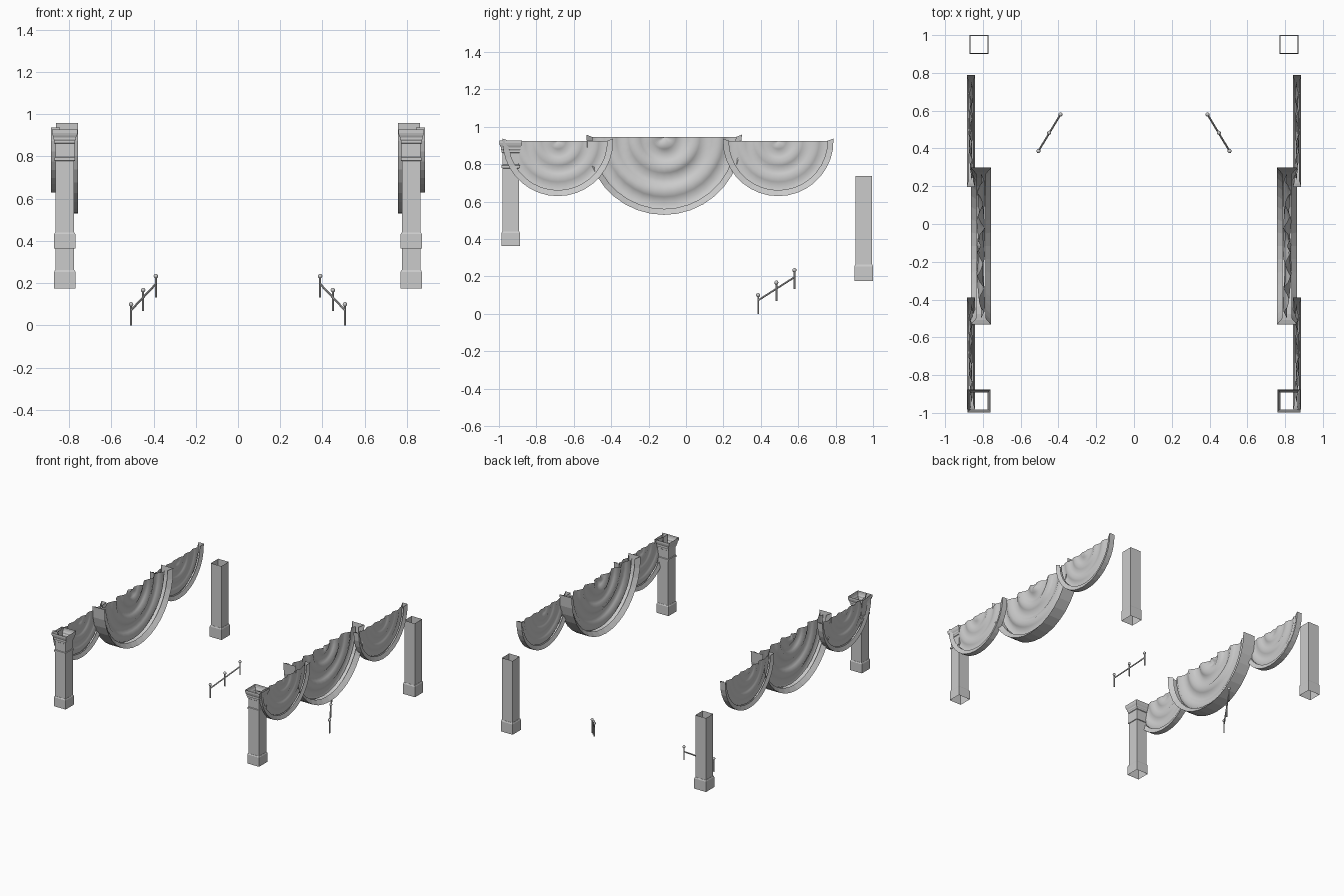
import bpy, bmesh, math
from mathutils import Vector

if "Cube" in bpy.data.objects:
    bpy.data.objects.remove(bpy.data.objects["Cube"])


def make(name, verts, faces, smooth=False):
    me = bpy.data.meshes.new(name)
    me.from_pydata(verts, [], faces)
    bm = bmesh.new()
    bm.from_mesh(me)
    bmesh.ops.recalc_face_normals(bm, faces=bm.faces)
    bm.to_mesh(me)
    bm.free()
    ob = bpy.data.objects.new(name, me)
    bpy.context.collection.objects.link(ob)
    for p in me.polygons:
        p.use_smooth = smooth
    return ob


def grid_faces(rows, cols, wrap=False):
    n = cols if wrap else cols - 1
    return [(i * cols + j, i * cols + (j + 1) % cols,
             (i + 1) * cols + (j + 1) % cols, (i + 1) * cols + j)
            for i in range(rows - 1) for j in range(n)]


def square_tube(name, cx, cy, profile):
    # open square column from (half width, height) points
    v = [(cx + sx * h, cy + sy * h, z) for h, z in profile
         for sx, sy in ((-1, -1), (1, -1), (1, 1), (-1, 1))]
    return make(name, v, grid_faces(len(profile), 4, True))


def swag(name, side, cy, top, r, x_in, x_out, ear):
    seg = 18
    w = x_out - x_in
    ri = r - 0.032
    # flared border band swept round a half circle
    prof = [(x_in + 0.26 * w, ri), (x_in, r), (x_out, r), (x_out - 0.26 * w, ri)]
    v = []
    for i in range(seg + 1):
        a = math.pi * i / seg
        for x, rad in prof:
            lift = ear if i in (0, seg) and rad == r else 0
            v.append((side * x, cy - rad * math.cos(a), top - rad * math.sin(a) + lift))
    make(name + "_border", v, grid_faces(seg + 1, 4))
    # cloth with concentric pleats
    rings, v = 12, []
    xm = (x_in + x_out) / 2
    for i in range(seg + 1):
        a = math.pi * i / seg
        for k in range(rings + 1):
            rad = ri * k / rings
            fold = (0, 1, 0.3, -0.9)[k % 4] * 0.22 * w
            fold *= 0.75 + 0.25 * math.cos(3 * a + k)
            v.append((side * (xm + fold), cy - rad * math.cos(a), top - rad * math.sin(a)))
    make(name + "_cloth", v, grid_faces(seg + 1, rings + 1), True)


def rod(name, a, b, r):
    a, b = Vector(a), Vector(b)
    bpy.ops.mesh.primitive_cylinder_add(vertices=8, radius=r, depth=(b - a).length,
                                        location=(a + b) / 2)
    ob = bpy.context.object
    ob.name = name
    ob.rotation_euler = (b - a).to_track_quat('Z', 'Y').to_euler()
    bpy.ops.object.shade_smooth_by_angle()


front_profile = [(0.05, 0.363), (0.05, 0.432), (0.046, 0.44), (0.0445, 0.44),
                 (0.0445, 0.778), (0.049, 0.78), (0.049, 0.794), (0.045, 0.797),
                 (0.045, 0.86), (0.049, 0.863), (0.049, 0.874), (0.053, 0.88),
                 (0.053, 0.89), (0.058, 0.9), (0.061, 0.912), (0.061, 0.927)]
rear_profile = [(0.05, 0.175), (0.05, 0.253), (0.046, 0.263), (0.0445, 0.263),
                (0.0445, 0.737)]
posts = [(0.506, 0.386, 0.0), (0.449, 0.483, 0.067), (0.389, 0.58, 0.133)]

for side, tag in ((-1, "left"), (1, "right")):
    # columns
    square_tube("front_column_" + tag, side * 0.82, -0.937, front_profile)
    square_tube("rear_column_" + tag, side * 0.82, 0.95, rear_profile)
    # draped swags
    swag("front_swag_" + tag, side, -0.685, 0.925, 0.296, 0.842, 0.885, 0.012)
    swag("middle_swag_" + tag, side, -0.117, 0.945, 0.416, 0.758, 0.862, 0.013)
    swag("rear_swag_" + tag, side, 0.493, 0.925, 0.296, 0.842, 0.885, 0.012)
    # sloping handrail on ball topped posts
    for i, (x, y, z) in enumerate(posts):
        rod(f"rail_post_{tag}_{i}", (side * x, y, z), (side * x, y, z + 0.095), 0.005)
        bpy.ops.mesh.primitive_uv_sphere_add(segments=10, ring_count=6, radius=0.011,
                                             location=(side * x, y, z + 0.1))
        bpy.context.object.name = f"rail_ball_{tag}_{i}"
        bpy.ops.object.shade_smooth()
    p, q = posts[0], posts[2]
    rod("handrail_" + tag, (side * p[0], p[1], p[2] + 0.072),
        (side * q[0], q[1], q[2] + 0.063), 0.005)
